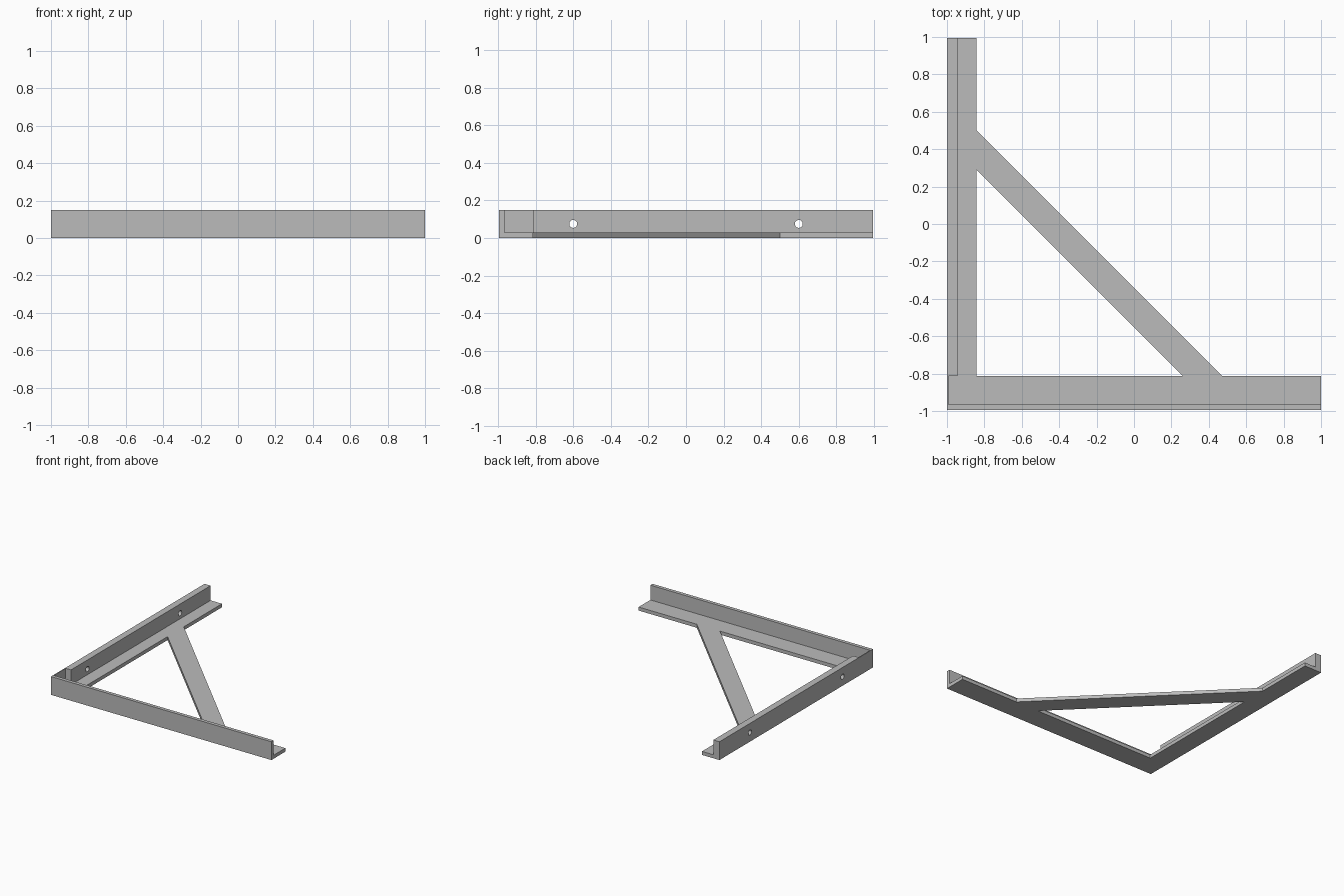
import bpy
import bmesh
from mathutils import Vector

cube = bpy.data.objects.get("Cube")
if cube:
    bpy.data.objects.remove(cube, do_unlink=True)

# Bare metal colour
metal = bpy.data.materials.new("grey_metal")
metal.use_nodes = True
metal.diffuse_color = (0.5, 0.5, 0.5, 1)
metal.node_tree.nodes["Principled BSDF"].inputs["Base Color"].default_value = (0.5, 0.5, 0.5, 1)

HEIGHT, SHEET = 0.15, 0.029      # leg height, flat plate thickness
BACK = 0.995                     # half depth
FRONT_EDGE = -0.814              # inner edge of the front angle's flat leg
SIDE_EDGE = -0.842               # inner edge of the side angle's flat leg


def extrude_profile(name, points, offset):
    """Fill a closed outline and sweep it along the offset."""
    bm = bmesh.new()
    face = bm.faces.new([bm.verts.new(p) for p in points])
    swept = bmesh.ops.extrude_face_region(bm, geom=[face], use_keep_orig=True)
    verts = [v for v in swept["geom"] if isinstance(v, bmesh.types.BMVert)]
    bmesh.ops.translate(bm, verts=verts, vec=Vector(offset))
    bmesh.ops.recalc_face_normals(bm, faces=bm.faces)
    mesh = bpy.data.meshes.new(name)
    bm.to_mesh(mesh)
    bm.free()
    mesh.materials.append(metal)
    obj = bpy.data.objects.new(name, mesh)
    bpy.context.collection.objects.link(obj)
    return obj


def angle_section(outer, wall, edge):
    """L-shaped section: upright leg from outer to wall, flat leg to edge."""
    return [(outer, 0), (edge, 0), (edge, SHEET), (wall, SHEET),
            (wall, HEIGHT), (outer, HEIGHT)]


# Front angle bar, running the full width
extrude_profile("front_angle",
                [(-1, y, z) for y, z in angle_section(-BACK, -0.966, FRONT_EDGE)],
                (2, 0, 0))

# Side angle bar, butted against the front bar
side = extrude_profile("side_angle",
                       [(x, FRONT_EDGE, z) for x, z in angle_section(-1, -0.945, SIDE_EDGE)],
                       (0, BACK - FRONT_EDGE, 0))

# Thin plate closing the open end of the front bar
extrude_profile("corner_end_plate",
                [(-1, y, z) for y, z in ((-0.966, SHEET), (FRONT_EDGE, SHEET),
                                         (FRONT_EDGE, HEIGHT), (-0.966, HEIGHT))],
                (0.007, 0, 0))

# Flat diagonal brace
extrude_profile("diagonal_brace",
                [(SIDE_EDGE, 0.29, 0), (0.262, FRONT_EDGE, 0),
                 (0.472, FRONT_EDGE, 0), (SIDE_EDGE, 0.5, 0)],
                (0, 0, SHEET))

# Bolt holes through the upright leg of the side bar
for y in (-0.6, 0.6):
    bpy.ops.mesh.primitive_cylinder_add(vertices=32, radius=0.021, depth=0.3,
                                        location=(-0.97, y, HEIGHT / 2),
                                        rotation=(0, 1.5708, 0))
    cutter = bpy.context.object
    cutter.name = "bolt_hole_cutter"
    cutter.hide_render = True
    cutter.data.materials.append(metal)
    cut = side.modifiers.new("bolt_hole", 'BOOLEAN')
    cut.operation = 'DIFFERENCE'
    cut.solver = 'EXACT'
    cut.object = cutter
    bpy.context.view_layer.objects.active = side
    bpy.ops.object.modifier_apply(modifier=cut.name)
    bpy.data.objects.remove(cutter, do_unlink=True)

# Round hole walls, crisp bar edges
bpy.ops.object.select_all(action='DESELECT')
side.select_set(True)
bpy.context.view_layer.objects.active = side
bpy.ops.object.shade_smooth_by_angle(angle=0.5)
